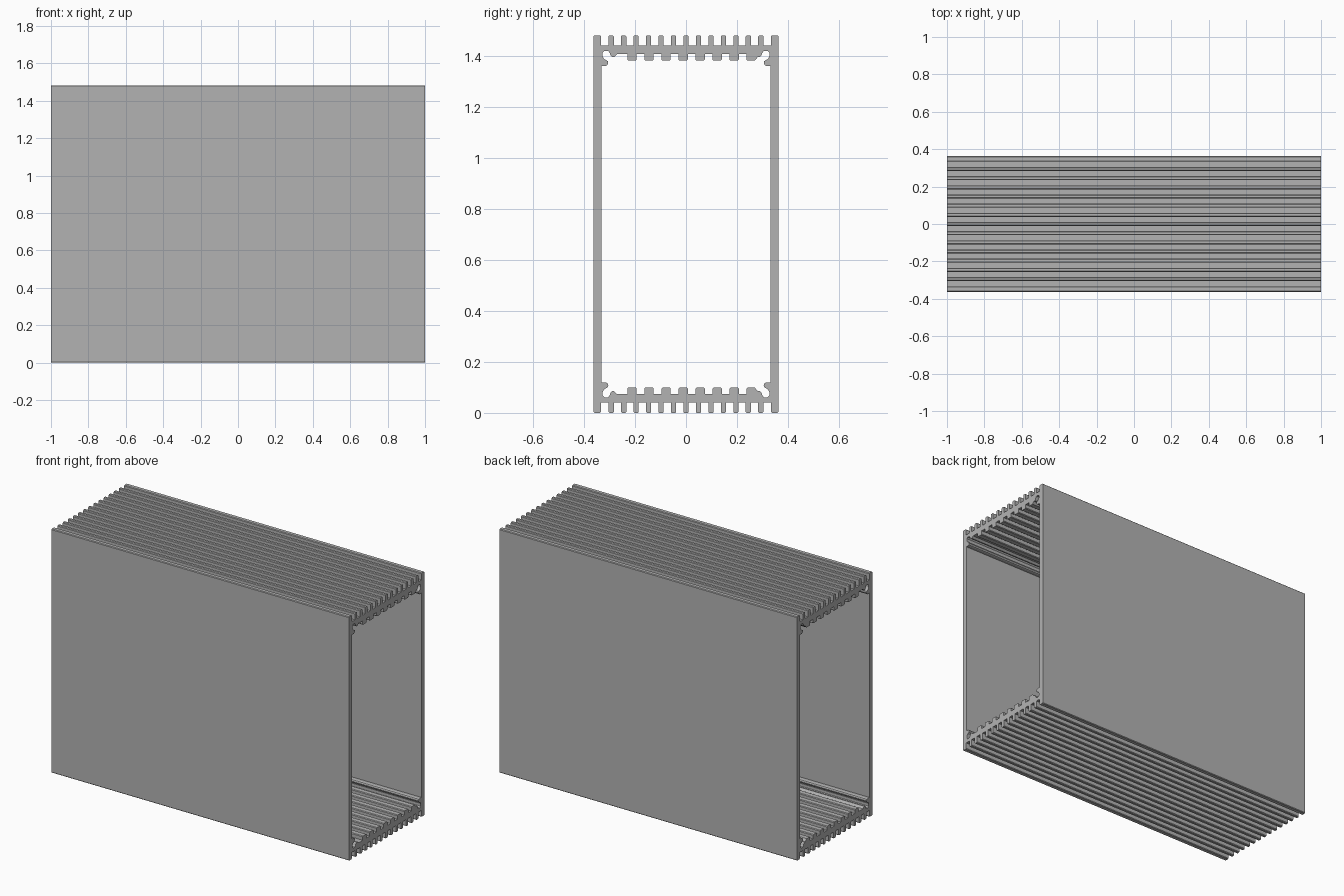
import bpy, bmesh
from mathutils import Matrix

cube = bpy.data.objects.get("Cube")
if cube:
    bpy.data.objects.remove(cube, do_unlink=True)

HALF_LENGTH, HALF_WIDTH, HEIGHT = 1.0, 0.363, 1.482
FIN_BASE, PLATE_INNER, RIB_TOP = 0.04, 0.074, 0.099
WALL_INNER, CHAMFER = 0.332, 0.004


def tooth(a, b, root, tip):
    """Chamfered tooth from y=a to y=b, rising from root to tip."""
    s = CHAMFER if tip > root else -CHAMFER
    return [(a, root), (a, tip - s), (a + CHAMFER, tip),
            (b - CHAMFER, tip), (b, tip - s), (b, root)]


def flip(points):
    """Mirror a bottom profile to the top, keeping the loop direction."""
    return [(y, HEIGHT - z) for y, z in reversed(points)]


# Outer edge: cooling fins between the two walls
fins = [(-HALF_WIDTH, -0.334)]
fins += [(k * 0.049 - 0.0105, k * 0.049 + 0.0105) for k in range(-6, 7)]
fins += [(0.334, HALF_WIDTH)]
lower = []
for a, b in fins:
    lower += tooth(a, b, FIN_BASE, 0)
lower = lower[1:-1]
outer = lower + flip(lower)

# Inner edge: hooked screw channels at the corners and broad ribs between
corner = [(-WALL_INNER, 0.120), (-0.315, 0.120), (-0.309, 0.117),
          (-0.305, 0.109), (-0.307, 0.101), (-0.314, 0.097),
          (-0.322, 0.092), (-0.327, 0.082), (-0.327, 0.068),
          (-0.320, 0.061), (-0.306, 0.061), (-0.300, 0.068),
          (-0.296, 0.079), (-0.290, 0.085), (-0.282, 0.085)]
inside = corner + [(-0.271, PLATE_INNER)]
for i in range(8):
    centre = -0.212 + i * 0.0668
    inside += tooth(centre - 0.0185, centre + 0.0185, PLATE_INNER, RIB_TOP)
inside = inside[:-2]
inside += [(-y, z) for y, z in reversed(corner)]
inner = inside + flip(inside)

# Extrude the hollow section along the length
curve = bpy.data.curves.new("section", "CURVE")
curve.dimensions, curve.fill_mode, curve.extrude = "2D", "BOTH", HALF_LENGTH
for loop in (outer, inner):
    spline = curve.splines.new("POLY")
    spline.points.add(len(loop) - 1)
    for point, (y, z) in zip(spline.points, loop):
        point.co = (y, z, 0, 1)
    spline.use_cyclic_u = True
helper = bpy.data.objects.new("section", curve)
bpy.context.collection.objects.link(helper)
bpy.context.view_layer.update()
evaluated = helper.evaluated_get(bpy.context.evaluated_depsgraph_get())
mesh = bpy.data.meshes.new_from_object(evaluated)
bpy.data.objects.remove(helper, do_unlink=True)

# Turn the section so that it runs along x, then weld the caps
mesh.transform(Matrix(((0, 0, 1, 0), (1, 0, 0, 0), (0, 1, 0, 0), (0, 0, 0, 1))))
bm = bmesh.new()
bm.from_mesh(mesh)
bmesh.ops.remove_doubles(bm, verts=bm.verts, dist=0.0001)
bmesh.ops.recalc_face_normals(bm, faces=bm.faces)
for face in bm.faces:
    face.smooth = False
bm.to_mesh(mesh)
bm.free()

# Aluminium grey
grey = bpy.data.materials.new("aluminium_grey")
grey.use_nodes = True
colour = (0.45, 0.45, 0.45, 1)
grey.diffuse_color = colour
grey.node_tree.nodes["Principled BSDF"].inputs["Base Color"].default_value = colour
mesh.materials.clear()
mesh.materials.append(grey)

housing = bpy.data.objects.new("extruded_housing", mesh)
bpy.context.collection.objects.link(housing)
